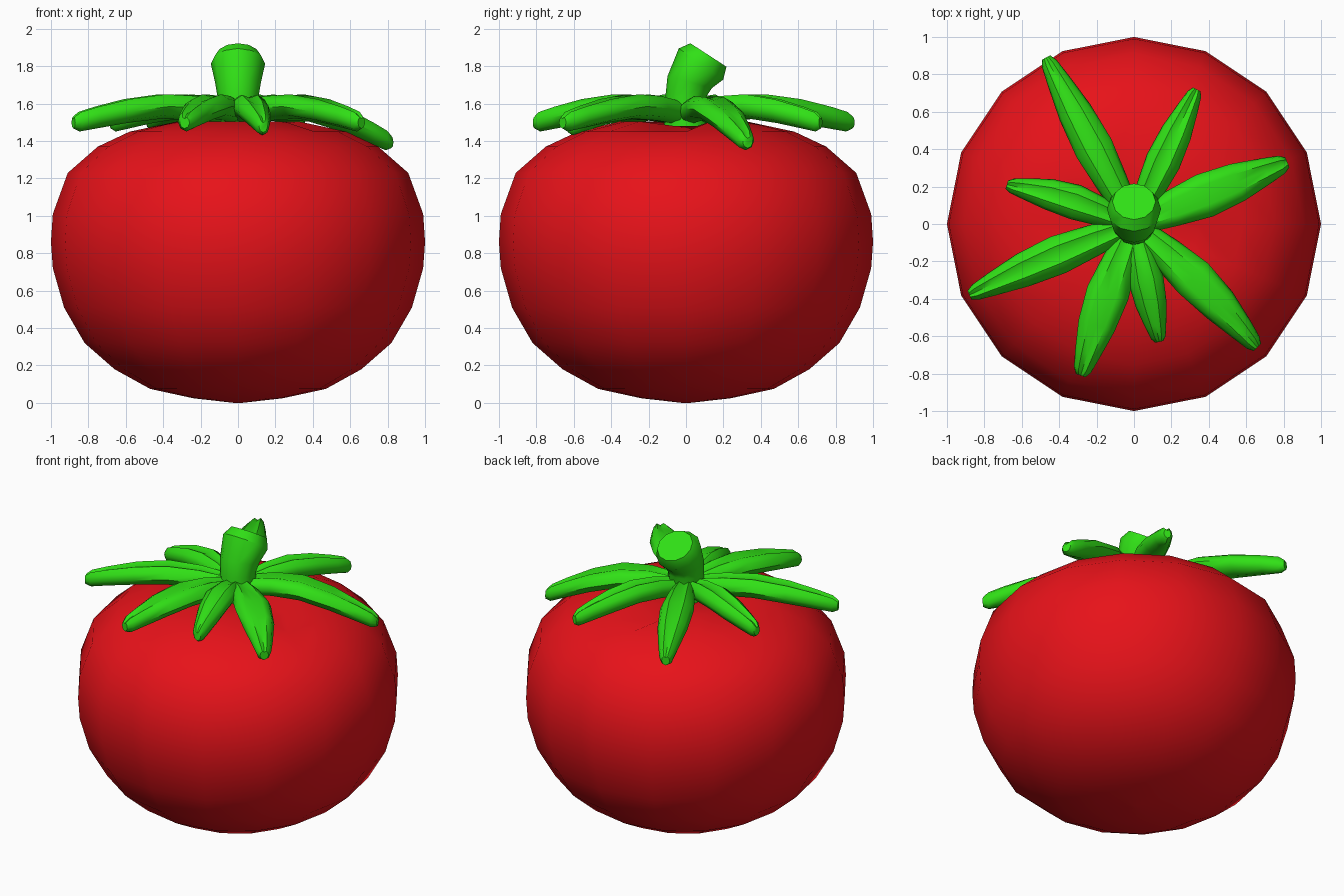
import bpy, bmesh
from math import sin, cos, pi, radians
from mathutils import Vector

if "Cube" in bpy.data.objects:
    bpy.data.objects.remove(bpy.data.objects["Cube"])


def material(name, color):
    m = bpy.data.materials.new(name)
    m.diffuse_color = color
    m.use_nodes = True
    m.node_tree.nodes["Principled BSDF"].inputs["Base Color"].default_value = m.diffuse_color
    return m


red = material("red_skin", (0.8, 0.006, 0.01, 1))
green = material("green_leaf", (0.03, 0.75, 0.008, 1))


def loft(name, rings, mat, angle):
    """Skin a list of equally sized point rings and close both ends."""
    bm = bmesh.new()
    rows = [[bm.verts.new(p) for p in ring] for ring in rings]
    n = len(rows[0])
    for a, b in zip(rows, rows[1:]):
        for i in range(n):
            j = (i + 1) % n
            bm.faces.new((a[i], a[j], b[j], b[i]))
    bm.faces.new(rows[0][::-1])
    bm.faces.new(rows[-1])
    bmesh.ops.recalc_face_normals(bm, faces=bm.faces)
    me = bpy.data.meshes.new(name)
    bm.to_mesh(me)
    bm.free()
    ob = bpy.data.objects.new(name, me)
    bpy.context.collection.objects.link(ob)
    me.materials.append(mat)
    bpy.ops.object.select_all(action='DESELECT')
    ob.select_set(True)
    bpy.context.view_layer.objects.active = ob
    bpy.ops.object.shade_smooth_by_angle(angle=radians(angle))
    return ob


# Fruit: 16-sided turned body with a few creases pressed into the crown
profile = [(0.02, 0), (0.24, 0.025), (0.47, 0.075), (0.66, 0.18), (0.82, 0.32),
           (0.93, 0.51), (0.99, 0.72), (1.0, 0.86), (0.99, 1.01), (0.91, 1.23),
           (0.75, 1.37), (0.58, 1.45), (0.35, 1.505), (0.15, 1.48), (0.02, 1.45)]
creases = {0, 4, 8, 15}
body = []
for r, z in profile:
    dent = 0.06 if r == 0.35 else 0
    body.append([(r * cos(i * pi / 8), r * sin(i * pi / 8),
                  z - dent * (i in creases)) for i in range(16)])
loft("fruit_body", body, red, 60)

# Stem: tapered tube leaning back, with a slanted bevelled cap
stem = []
for y, z, r, tilt in [(0, 1.45, 0.12, 0), (0, 1.64, 0.11, 0), (0.02, 1.715, 0.123, 15),
                      (0.08, 1.812, 0.145, 35), (0.12, 1.86, 0.115, 33)]:
    t = radians(tilt)
    stem.append([(r * cos(a), y + r * sin(a) * cos(t), z - r * sin(a) * sin(t))
                 for a in (k * pi / 6 for k in range(12))])
loft("stem", stem, green, 40)

# Leaf cross-section (half-width, half-thickness units) with a midrib groove
section = [(0, 0.75), (0.45, 1), (0.85, 0.6), (1, 0), (0.7, -0.7), (0, -1),
           (-0.7, -0.7), (-1, 0), (-0.85, 0.6), (-0.45, 1)]
# Along the leaf: position, width factor, half thickness, lift, droop share
stations = [(0, 0.6, 0.06, 1.55, 0), (0.2, 0.82, 0.065, 1.575, 0),
            (0.42, 1, 0.065, 1.585, 0.15), (0.65, 0.88, 0.064, 1.56, 0.45),
            (0.85, 0.6, 0.058, 1.525, 0.8), (0.96, 0.42, 0.052, 1.503, 1),
            (1, 0.24, 0.03, 1.497, 1.05)]


def leaf(name, tip, half_width, bend=0, droop=0):
    tip = Vector(tip)
    d = tip.normalized()
    side = Vector((-d.y, d.x))
    rings = []
    for t, w, h, z, s in stations:
        c = d * (0.06 + (tip.length - 0.06) * t) + side * bend * sin(pi * t)
        rings.append([(*(c + side * u * w * half_width), z - droop * s + v * h)
                      for u, v in section])
    loft(name, rings, green, 50)


# Eight leaves round the stem
for i, args in enumerate([
        ((-0.47, 0.89), 0.105, 0.0), ((0.335, 0.72), 0.095, 0.0),
        ((0.82, 0.33), 0.12, 0.0, 0.1), ((0.66, -0.66), 0.112, 0.02),
        ((0.135, -0.63), 0.095, 0.0, 0.02), ((-0.285, -0.81), 0.115, -0.01),
        ((-0.88, -0.38), 0.105, -0.01), ((-0.68, 0.21), 0.095, -0.02)]):
    leaf(f"leaf_{i + 1}", *args)
